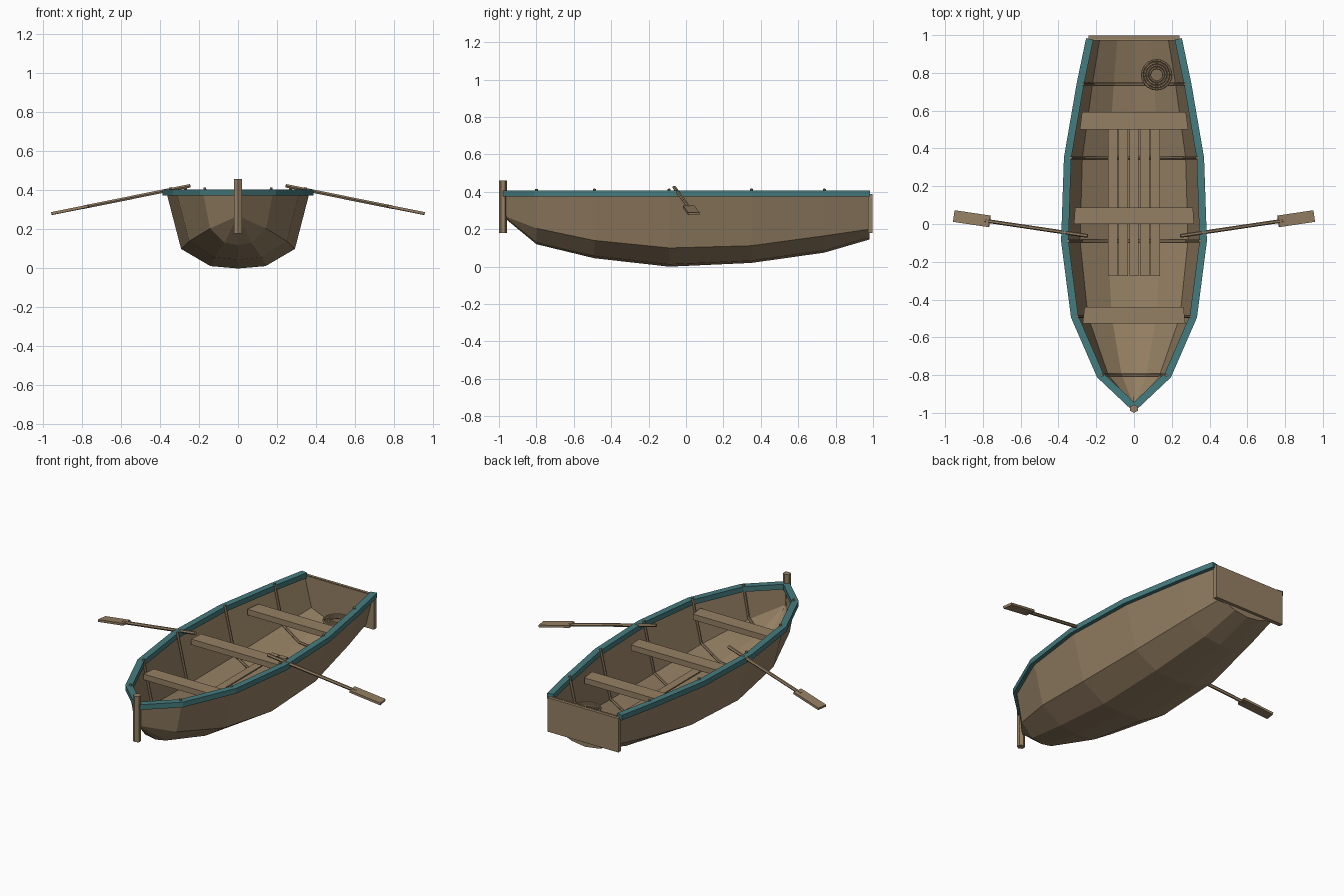
import bpy, bmesh, math
from mathutils import Vector, Matrix

if "Cube" in bpy.data.objects:
    bpy.data.objects.remove(bpy.data.objects["Cube"])


def material(name, rgb):
    m = bpy.data.materials.new(name)
    m.diffuse_color = (*rgb, 1)
    m.use_nodes = True
    m.node_tree.nodes["Principled BSDF"].inputs["Base Color"].default_value = m.diffuse_color
    return m


WOOD = material("wood", (0.30, 0.215, 0.125))
TEAL = material("teal_paint", (0.06, 0.20, 0.21))


def finish(bm, name, mat=WOOD):
    bmesh.ops.recalc_face_normals(bm, faces=bm.faces)
    me = bpy.data.meshes.new(name)
    bm.to_mesh(me)
    bm.free()
    me.materials.append(mat)
    ob = bpy.data.objects.new(name, me)
    bpy.context.collection.objects.link(ob)
    return ob


def prism(name, outline, z0, z1):
    bm = bmesh.new()
    lo = [bm.verts.new((x, y, z0)) for x, y in outline]
    hi = [bm.verts.new((x, y, z1)) for x, y in outline]
    bm.faces.new(lo)
    bm.faces.new(hi)
    n = len(lo)
    for i in range(n):
        j = (i + 1) % n
        bm.faces.new((lo[i], lo[j], hi[j], hi[i]))
    return finish(bm, name)


def box(name, x0, x1, y0, y1, z0, z1):
    return prism(name, [(x0, y0), (x1, y0), (x1, y1), (x0, y1)], z0, z1)


def rod(name, path, radius):
    cu = bpy.data.curves.new(name, 'CURVE')
    cu.dimensions = '3D'
    cu.bevel_depth = radius
    cu.bevel_resolution = 1
    cu.use_fill_caps = True
    sp = cu.splines.new('POLY')
    sp.points.add(len(path) - 1)
    for p, co in zip(sp.points, path):
        p.co = (*co, 1)
    cu.materials.append(WOOD)
    ob = bpy.data.objects.new(name, cu)
    bpy.context.collection.objects.link(ob)
    bpy.ops.object.select_all(action='DESELECT')
    ob.select_set(True)
    bpy.context.view_layer.objects.active = ob
    bpy.ops.object.convert(target='MESH')
    for f in ob.data.polygons:
        f.use_smooth = False


# Hull stations: y, half width at the rim, chine height, keel height
RIM = 0.39
STATIONS = [(-0.97, 0.0, 0.27, 0.26), (-0.80, 0.18, 0.205, 0.12),
            (-0.49, 0.315, 0.14, 0.045), (-0.09, 0.367, 0.10, 0.0),
            (0.35, 0.352, 0.112, 0.02), (0.74, 0.285, 0.165, 0.075),
            (0.98, 0.235, 0.20, 0.145)]


def section(y, w, chine, keel):
    half = [(w, RIM), (w * 0.795, chine), (w * 0.385, keel + 0.012)]
    pts = [(-x, y, z) for x, z in half] + [(0, y, keel)]
    return pts + [(x, y, z) for x, z in reversed(half)]


# Hull shell with closed stern
bm = bmesh.new()
rows = [[bm.verts.new(p) for p in section(*s)] for s in STATIONS]
for a, b in zip(rows, rows[1:]):
    for i in range(6):
        bm.faces.new((a[i], a[i + 1], b[i + 1], b[i]))
bm.faces.new(rows[-1])
bmesh.ops.remove_doubles(bm, verts=bm.verts, dist=0.0005)
hull = finish(bm, "hull")
if hull.data.polygons[8].center.z < 0.3 and hull.data.polygons[8].normal.z > 0:
    hull.data.flip_normals()
sol = hull.modifiers.new("thickness", 'SOLIDIFY')
sol.thickness = 0.008
sol.offset = -1

# Gunwale: mitred rectangular rail round the rim
side = [Vector((s[1], s[0])) for s in STATIONS]
path = [Vector((-p.x, p.y)) for p in reversed(side)] + side[1:]
bm = bmesh.new()
rings = []
for i, p in enumerate(path):
    dirs = []
    if i > 0:
        dirs.append((p - path[i - 1]).normalized())
    if i < len(path) - 1:
        dirs.append((path[i + 1] - p).normalized())
    norms = [Vector((d.y, -d.x)) for d in dirs]
    n = sum(norms, Vector((0, 0))).normalized()
    n /= max(0.6, n.dot(norms[0]))
    rings.append([bm.verts.new((*(p + n * o), z)) for o, z in
                  ((-0.02, 0.374), (0.019, 0.374), (0.019, 0.406), (-0.02, 0.406))])
for a, b in zip(rings, rings[1:]):
    for i in range(4):
        j = (i + 1) % 4
        bm.faces.new((a[i], a[j], b[j], b[i]))
bm.faces.new(rings[0])
bm.faces.new(rings[-1])
finish(bm, "gunwale", TEAL)

# Ribs just inside the hull, tips standing above the rim
for i, s in enumerate(STATIONS[1:-1]):
    pts = [(x * 0.95, y, z + 0.014) for x, y, z in section(*s)]
    pts[0] = (pts[0][0], s[0], 0.415)
    pts[-1] = (pts[-1][0], s[0], 0.415)
    rod(f"rib_{i + 1}", pts, 0.008)

# Stem post and transom
hexagon = [(0.023 * math.sin(k * math.pi / 3), -0.978 + 0.022 * math.cos(k * math.pi / 3))
           for k in range(6)]
prism("stem_post", hexagon, 0.18, 0.46)
box("transom", -0.24, 0.24, 0.972, 0.998, 0.18, 0.388)

# Seats, tapered to follow the hull
for name, y0, y1, w0, w1 in (("front_seat", -0.528, -0.44, 0.272, 0.262),
                             ("middle_seat", 0.0, 0.088, 0.318, 0.312),
                             ("rear_seat", 0.50, 0.592, 0.287, 0.275)):
    prism(name, [(-w0, y0), (w0, y0), (w1, y1), (-w1, y1)], 0.31, 0.345)

# Floor slats
for k in range(5):
    x = (k - 2) * 0.0565
    box(f"floor_slat_{k + 1}", x - 0.025, x + 0.025, -0.275, 0.53, 0.09, 0.108)

# Rope coil
for k in range(4):
    r = 0.036 + 0.0135 * k
    bpy.ops.mesh.primitive_torus_add(location=(0.12, 0.79, 0.275), major_radius=r,
                                     minor_radius=0.0065, major_segments=20, minor_segments=6)
    ob = bpy.context.object
    ob.name = f"rope_coil_{k + 1}"
    ob.data.materials.append(WOOD)

# Oars: round shaft and flat blade
for label, m in (("left", -1), ("right", 1)):
    a, tip = Vector((m * 0.245, -0.063, 0.424)), Vector((m * 0.953, 0.042, 0.282))
    d = (tip - a).normalized()
    blade_start = tip - d * 0.195
    rod(f"{label}_oar_shaft", [a, blade_start + d * 0.03], 0.010)
    across = Vector((0, 0, 1)).cross(d).normalized()
    up = d.cross(across)
    bm = bmesh.new()
    bmesh.ops.create_cube(bm, size=1)
    basis = Matrix((d * 0.195, across * 0.062, up * 0.014)).transposed().to_4x4()
    bm.transform(Matrix.Translation((blade_start + tip) / 2) @ basis)
    finish(bm, f"{label}_oar_blade")
